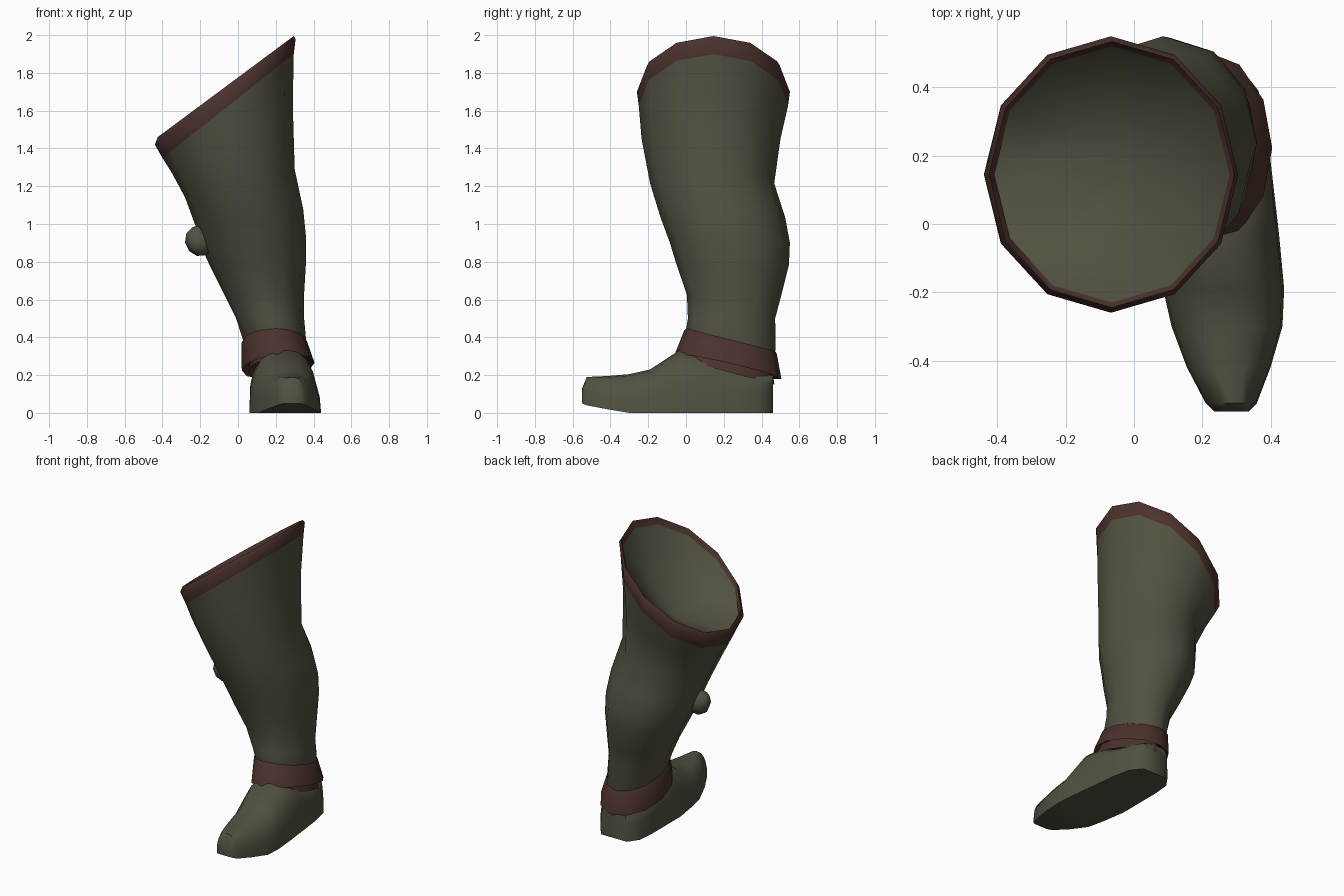
import bpy, bmesh, math
from mathutils import Matrix, Vector

cube = bpy.data.objects.get("Cube")
if cube:
    bpy.data.objects.remove(cube, do_unlink=True)


def material(name, rgb):
    m = bpy.data.materials.new(name)
    m.use_nodes = True
    m.diffuse_color = (*rgb, 1)
    bsdf = m.node_tree.nodes["Principled BSDF"]
    bsdf.inputs["Base Color"].default_value = (*rgb, 1)
    bsdf.inputs["Roughness"].default_value = 0.8
    return m


OLIVE = material("olive cloth", (0.084, 0.084, 0.054))
BROWN = material("red brown trim", (0.072, 0.032, 0.026))


def finish(bm, name, mats, angle=55):
    bmesh.ops.recalc_face_normals(bm, faces=bm.faces)
    mesh = bpy.data.meshes.new(name)
    bm.to_mesh(mesh)
    bm.free()
    for m in mats:
        mesh.materials.append(m)
    ob = bpy.data.objects.new(name, mesh)
    bpy.context.collection.objects.link(ob)
    bpy.ops.object.select_all(action='DESELECT')
    ob.select_set(True)
    bpy.context.view_layer.objects.active = ob
    bpy.ops.object.shade_smooth_by_angle(angle=math.radians(angle))
    return ob


def ring(x0, z0, x1, z1, y0, y1, tilt=0, sides=12):
    """Oval loop running from its low side (x0, z0) to its high side (x1, z1)."""
    pts = []
    for i in range(sides):
        a = math.tau * i / sides
        c, s = math.cos(a), math.sin(a)
        pts.append(Vector(((x0 + x1) / 2 + c * (x1 - x0) / 2,
                           (y0 + y1) / 2 + s * (y1 - y0) / 2,
                           (z0 + z1) / 2 + c * (z1 - z0) / 2 + s * tilt)))
    return pts


def loft(bm, loops, trim=(), start=None, end=None):
    """Bridge loops; bands listed in trim take the second material."""
    rows = [[bm.verts.new(p) for p in loop] for loop in loops]
    n = len(rows[0])
    for k, (a, b) in enumerate(zip(rows, rows[1:])):
        for i in range(n):
            j = (i + 1) % n
            f = bm.faces.new((a[i], a[j], b[j], b[i]))
            f.material_index = 1 if k in trim else 0
    for row, tip in ((rows[0], start), (rows[-1], end)):
        if tip == "flat":
            bm.faces.new(row)
        elif tip:
            v = bm.verts.new(tip)
            for i in range(n):
                bm.faces.new((row[i], row[(i + 1) % n], v))


# Leg with a slanted trimmed mouth and a hollow inside
bm = bmesh.new()
loft(bm, [
    ring(-.41, 1.43, .28, 1.95, -.23, .52),
    ring(-.425, 1.46, .295, 1.995, -.245, .535),
    ring(-.44, 1.42, .305, 1.98, -.26, .55),
    ring(-.40, 1.35, .295, 1.90, -.25, .54),
    ring(-.35, 1.27, .29, 1.63, -.235, .50),
    ring(-.28, 1.14, .30, 1.29, -.19, .467),
    ring(-.225, .99, .345, 1.08, -.135, .525),
    ring(-.19, .87, .36, .93, -.085, .55),
    ring(-.145, .77, .36, .80, -.05, .545),
    ring(-.07, .62, .35, .63, .005, .505),
    ring(-.01, .50, .35, .50, .01, .472),
    ring(.025, .39, .36, .39, .0, .475, -.05),
    ring(.08, .27, .34, .27, .04, .44, -.05),
], trim=(0, 1, 2), start=Vector((-.02, .15, 1.45)), end="flat")
finish(bm, "leg", [OLIVE, BROWN])

# Flared ankle cuff, open underneath
bm = bmesh.new()
loft(bm, [
    ring(.03, .39, .355, .39, .005, .47, -.06),
    ring(.018, .37, .365, .38, -.01, .48, -.06),
    ring(.02, .225, .405, .265, -.06, .505, -.065),
    ring(.08, .27, .36, .29, .0, .45, -.06),
], trim=(0, 1, 2))
finish(bm, "ankle_cuff", [OLIVE, BROWN])

# Narrow trim around the shoe opening
bm = bmesh.new()
loft(bm, [
    ring(.07, .30, .36, .30, -.01, .455, -.06),
    ring(.055, .22, .385, .22, -.045, .468, -.07),
], trim=(0,))
finish(bm, "shoe_collar", [OLIVE, BROWN])


# Shoe, built from domed sections from toe to heel
def section(y, x0, x1, zb, zt, power):
    pts = []
    for i in range(11):
        a = math.pi * i / 10
        c, s = math.cos(a), max(math.sin(a), 0)
        pts.append(Vector(((x0 + x1) / 2 + math.copysign(abs(c) ** power, c) * (x1 - x0) / 2,
                           y, zb + s ** power * (zt - zb))))
    pts.append(Vector(((x0 + x1) / 2, y, zb)))
    return pts


bm = bmesh.new()
loft(bm, [
    section(-.55, .235, .335, .05, .13, .8),
    section(-.525, .21, .36, .04, .19, .8),
    section(-.42, .155, .40, .02, .195, .8),
    section(-.30, .11, .435, .0, .205, .8),
    section(-.19, .085, .44, .0, .23, .85),
    section(-.03, .06, .425, .0, .335, .8),
    section(.10, .06, .41, .0, .30, .6),
    section(.27, .06, .39, .0, .23, .5),
    section(.39, .07, .365, .0, .21, .45),
    section(.46, .12, .31, .0, .20, .4),
], start="flat", end="flat")
finish(bm, "shoe", [OLIVE])

# Faceted knob on the inner side of the calf
bm = bmesh.new()
bmesh.ops.create_uvsphere(
    bm, u_segments=8, v_segments=5, radius=.075,
    matrix=Matrix.Translation((-.205, .15, .91)) @ Matrix.Rotation(math.radians(-25), 4, 'Y')
    @ Matrix.Diagonal((1, .85, 1.1, 1)))
finish(bm, "side_knob", [OLIVE])
